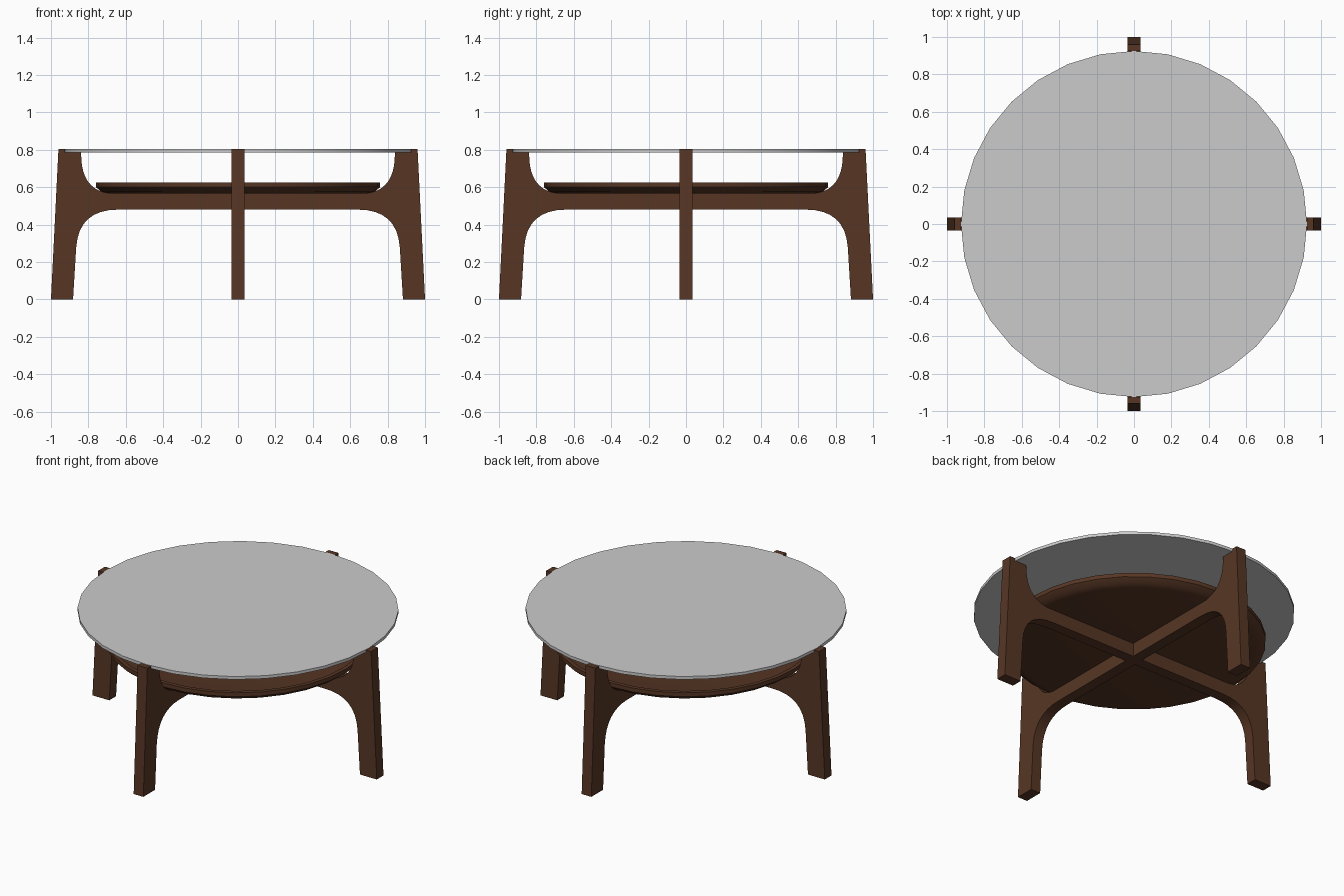
import bpy, bmesh
from math import pi, cos, sin, radians

cube = bpy.data.objects.get("Cube")
if cube:
    bpy.data.objects.remove(cube, do_unlink=True)


def material(name, rgb, rough):
    m = bpy.data.materials.new(name)
    m.use_nodes = True
    m.diffuse_color = (*rgb, 1)
    bsdf = m.node_tree.nodes["Principled BSDF"]
    bsdf.inputs["Base Color"].default_value = (*rgb, 1)
    bsdf.inputs["Roughness"].default_value = rough
    return m


wood = material("walnut_brown", (0.095, 0.037, 0.018), 0.5)
glass = material("pale_grey_glass", (0.6, 0.6, 0.6), 0.2)


def make_object(name, bm, mat):
    bmesh.ops.recalc_face_normals(bm, faces=bm.faces)
    mesh = bpy.data.meshes.new(name)
    bm.to_mesh(mesh)
    bm.free()
    mesh.materials.append(mat)
    obj = bpy.data.objects.new(name, mesh)
    bpy.context.collection.objects.link(obj)
    return obj


def smooth(obj):
    bpy.ops.object.select_all(action="DESELECT")
    obj.select_set(True)
    bpy.context.view_layer.objects.active = obj
    bpy.ops.object.shade_smooth_by_angle(angle=radians(30))


def corner(a, b, c, steps=8):
    """Rounded corner from a to c, pulled towards b."""
    out = []
    for i in range(steps + 1):
        t = i / steps
        out.append(tuple((1 - t) ** 2 * p + 2 * t * (1 - t) * q + t * t * r
                         for p, q, r in zip(a, b, c)))
    return out


def leg_frame(name, angle):
    """Two legs joined by a rail, with a notch in each leg for the top."""
    half = [(0.0, 0.48)]
    half += corner((0.64, 0.48), (0.85, 0.48), (0.865, 0.28))
    half += [(0.882, 0), (1.0, 0), (0.96, 0.803), (0.925, 0.803),
             (0.925, 0.786), (0.84, 0.786)]
    half += corner((0.835, 0.72), (0.815, 0.58), (0.68, 0.565))
    half += [(0.0, 0.565)]
    outline = half + [(-x, z) for x, z in reversed(half[1:-1])]
    bm = bmesh.new()
    face = bm.faces.new([bm.verts.new((x, -0.034, z)) for x, z in outline])
    side = bmesh.ops.extrude_face_region(bm, geom=[face])["geom"]
    bmesh.ops.translate(bm, vec=(0, 0.068, 0),
                        verts=[v for v in side if isinstance(v, bmesh.types.BMVert)])
    obj = make_object(name, bm, wood)
    obj.rotation_euler.z = angle
    smooth(obj)


def turned(name, profile, mat, sides=32):
    """Revolve a profile whose two ends are closed with flat caps."""
    bm = bmesh.new()
    rings = [[bm.verts.new((r * cos(2 * pi * i / sides), r * sin(2 * pi * i / sides), z))
              for i in range(sides)] for r, z in profile]
    for low, high in zip(rings, rings[1:]):
        for i in range(sides):
            j = (i + 1) % sides
            bm.faces.new((low[i], low[j], high[j], high[i]))
    bm.faces.new(rings[0])
    bm.faces.new(rings[-1])
    smooth(make_object(name, bm, mat))


# Crossed legs
leg_frame("leg_frame_side", 0)
leg_frame("leg_frame_front", pi / 2)

# Shallow tray shelf resting on the rails
turned("tray_shelf", [(0.69, 0.565), (0.73, 0.575), (0.76, 0.6), (0.76, 0.625),
                      (0.735, 0.625), (0.715, 0.6), (0.68, 0.59)], wood)

# Round table top
turned("table_top", [(0.925, 0.786), (0.925, 0.805)], glass)
